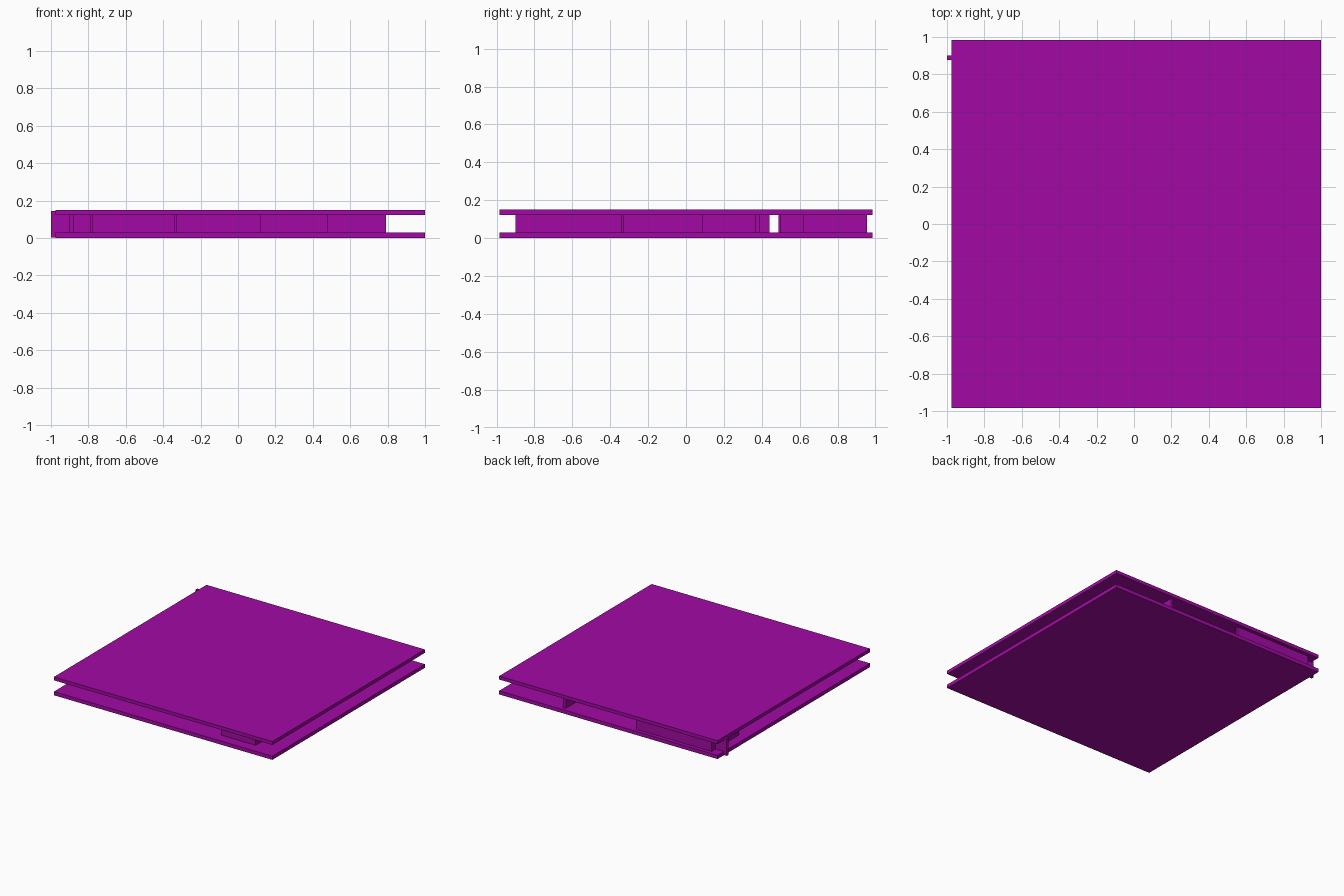
import bpy

mat = bpy.data.materials.new("purple")
mat.diffuse_color = (0.36, 0.003, 0.37, 1)


def box(name, x0, x1, y0, y1, z0, z1):
    bpy.ops.mesh.primitive_cube_add(
        size=1, location=((x0 + x1) / 2, (y0 + y1) / 2, (z0 + z1) / 2))
    ob = bpy.context.object
    ob.name = name
    ob.scale = (x1 - x0, y1 - y0, z1 - z0)
    ob.data.materials.append(mat)
    return ob


# floor and ceiling slabs
box("floor_slab", -0.975, 1.0, -0.985, 0.985, 0.0, 0.03)
box("ceiling_slab", -0.975, 1.0, -0.985, 0.985, 0.122, 0.15)

T = 0.024  # wall thickness


def wall_x(name, x0, x1, y):
    box(name, x0, x1, y - T / 2, y + T / 2, 0.001, 0.145)


def wall_y(name, x, y0, y1):
    box(name, x - T / 2, x + T / 2, y0, y1, 0.001, 0.145)


# walls running left to right: x start, x end, y
for i, w in enumerate([
        (0.475, 0.79, -0.888), (-1.0, -0.88, 0.89), (-0.88, -0.215, 0.943),
        (0.06, 0.71, -0.33), (-0.78, -0.33, -0.05), (-0.12, 0.27, 0.5),
        (0.27, 0.78, 0.38), (-0.33, 0.12, -0.7)]):
    wall_x(f"cross_wall_{i}", *w)

# walls running front to back: x, y start, y end
for i, w in enumerate([
        (-0.888, 0.6, 0.955), (0.43, 0.62, 0.955), (-0.78, -0.05, 0.44),
        (0.27, 0.5, 0.73), (0.778, -0.9, -0.34), (0.72, -0.33, 0.09),
        (-0.33, -0.7, -0.05)]):
    wall_y(f"long_wall_{i}", *w)
